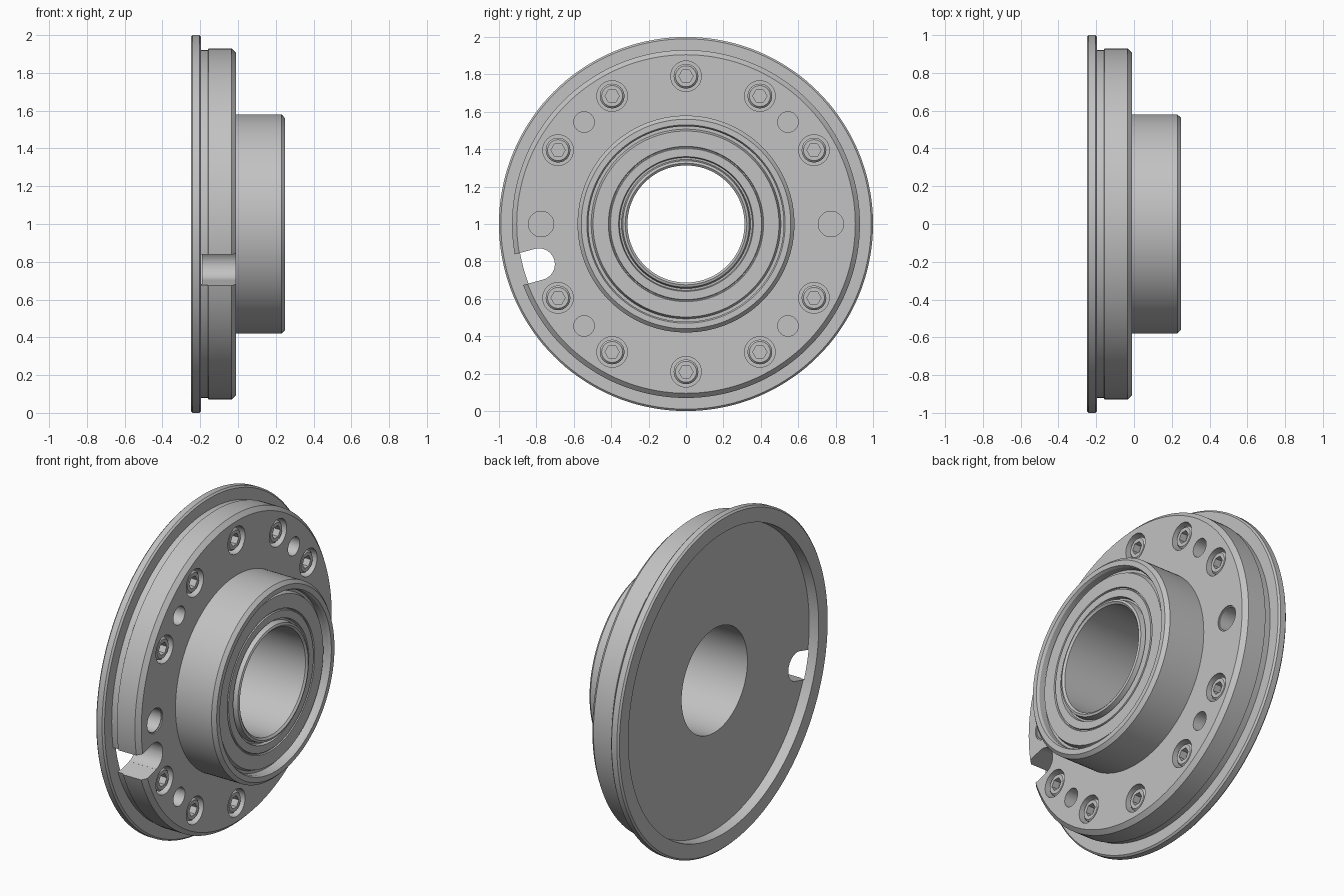
import bpy, bmesh, math
from mathutils import Matrix, Vector

cube = bpy.data.objects.get("Cube")
if cube:
    bpy.data.objects.remove(cube, do_unlink=True)

steel = bpy.data.materials.new("grey_steel")
steel.use_nodes = True
GREY = (0.54, 0.54, 0.54, 1)
steel.diffuse_color = GREY
steel.node_tree.nodes["Principled BSDF"].inputs["Base Color"].default_value = GREY


def finish(name, bm):
    bmesh.ops.recalc_face_normals(bm, faces=bm.faces[:])
    mesh = bpy.data.meshes.new(name)
    bm.to_mesh(mesh)
    bm.free()
    mesh.materials.append(steel)
    obj = bpy.data.objects.new(name, mesh)
    bpy.context.collection.objects.link(obj)
    return obj


def lathe(name, profile, sides=144, centre=(0, 1)):
    """Turn a closed (x, radius) profile about the x axis."""
    bm = bmesh.new()
    rings = []
    for i in range(sides):
        a = math.tau * i / sides
        rings.append([bm.verts.new((x, centre[0] + r * math.cos(a), centre[1] + r * math.sin(a)))
                      for x, r in profile])
    n = len(profile)
    for i in range(sides):
        a, b = rings[i], rings[(i + 1) % sides]
        for j in range(n):
            k = (j + 1) % n
            bm.faces.new((a[j], a[k], b[k], b[j]))
    return finish(name, bm)


def rod(name, x0, x1, radius, centre, sides=32):
    """Solid cylinder or prism lying along x."""
    bm = bmesh.new()
    place = Matrix.Translation(((x0 + x1) / 2, *centre)) @ Matrix.Rotation(math.pi / 2, 4, 'Y')
    bmesh.ops.create_cone(bm, cap_ends=True, segments=sides, radius1=radius,
                          radius2=radius, depth=x1 - x0, matrix=place)
    return finish(name, bm)


def cut(target, cutters):
    for c in cutters:
        c.hide_render = True
        mod = target.modifiers.new("cut", 'BOOLEAN')
        mod.operation = 'DIFFERENCE'
        mod.solver = 'EXACT'
        mod.object = c
        bpy.context.view_layer.objects.active = target
        bpy.ops.object.modifier_apply(modifier=mod.name)
        bpy.data.objects.remove(c, do_unlink=True)


def smooth(obj):
    bpy.ops.object.select_all(action='DESELECT')
    obj.select_set(True)
    bpy.context.view_layer.objects.active = obj
    bpy.ops.object.shade_smooth_by_angle(angle=math.radians(25))


def on_circle(radius, degrees):
    a = math.radians(degrees)
    return (radius * math.cos(a), 1 + radius * math.sin(a))


FACE = -0.01
STEP = -0.195

# Flange and bolting ring, with a shallow recess in the back
plate = lathe("flange_plate", [
    (-0.19, 0.45), (-0.19, 0.90), (-0.25, 0.905), (-0.25, 0.99), (-0.24, 1.0),
    (-0.205, 1.0), (STEP, 0.99), (STEP, 0.922), (-0.16, 0.922), (-0.155, 0.93),
    (-0.035, 0.93), (FACE, 0.905), (FACE, 0.45)])

# Hub with chamfered rim, through bore and stepped seal face
hub = lathe("hub", [
    (-0.19, 0.313), (-0.19, 0.50), (-0.02, 0.50), (-0.02, 0.58), (0.23, 0.58), (0.25, 0.56),
    (0.25, 0.53), (0.235, 0.522), (0.195, 0.522), (0.195, 0.507), (0.22, 0.497),
    (0.22, 0.415), (0.212, 0.412), (0.212, 0.407), (0.22, 0.404),
    (0.22, 0.36), (0.20, 0.355), (0.20, 0.345), (0.235, 0.338),
    (0.24, 0.325), (0.23, 0.313)])

# Screw seats, dowel holes and side holes
screw_angles = [a for a in range(0, 360, 30) if a % 180]
cutters = [rod("seat_cutter", -0.09, 0.1, 0.082, on_circle(0.79, a)) for a in screw_angles]
cutters += [rod("dowel_cutter", -0.11, 0.1, 0.055, on_circle(0.771, a)) for a in range(45, 360, 90)]
for a in (0, 180):
    cutters.append(rod("side_hole_cutter", -0.12, 0.1, 0.068, on_circle(0.775, a)))
    cutters.append(rod("side_rim_cutter", -0.017, 0.1, 0.074, on_circle(0.775, a)))

# Round-ended locating notch in the edge of the bolting ring
notch_angle = 195.3
cutters.append(rod("notch_end_cutter", STEP, 0.1, 0.085, on_circle(0.815, notch_angle)))
bm = bmesh.new()
mid = Vector(((STEP + 0.1) / 2, *on_circle(0.965, notch_angle)))
bmesh.ops.create_cube(bm, size=1, matrix=Matrix.Translation(mid)
                      @ Matrix.Rotation(math.radians(notch_angle), 4, 'X')
                      @ Matrix.Diagonal((0.1 - STEP, 0.30, 0.17, 1)))
cutters.append(finish("notch_slot_cutter", bm))
cut(plate, cutters)

# Socket head screw, made once and repeated round the ring
screw = lathe("screw", [(-0.095, 0.001), (-0.095, 0.066), (-0.032, 0.066),
                        (-0.022, 0.056), (-0.022, 0.001)], sides=32, centre=(0, 0))
cut(screw, [rod("socket_cutter", -0.065, 0.05, 0.038, (0, 0), sides=6)])
for part in (plate, hub, screw):
    smooth(part)

for i, a in enumerate(screw_angles):
    item = screw if i == 0 else screw.copy()
    if i:
        bpy.context.collection.objects.link(item)
    item.name = f"screw_{i + 1}"
    item.location = (0, *on_circle(0.79, a))
